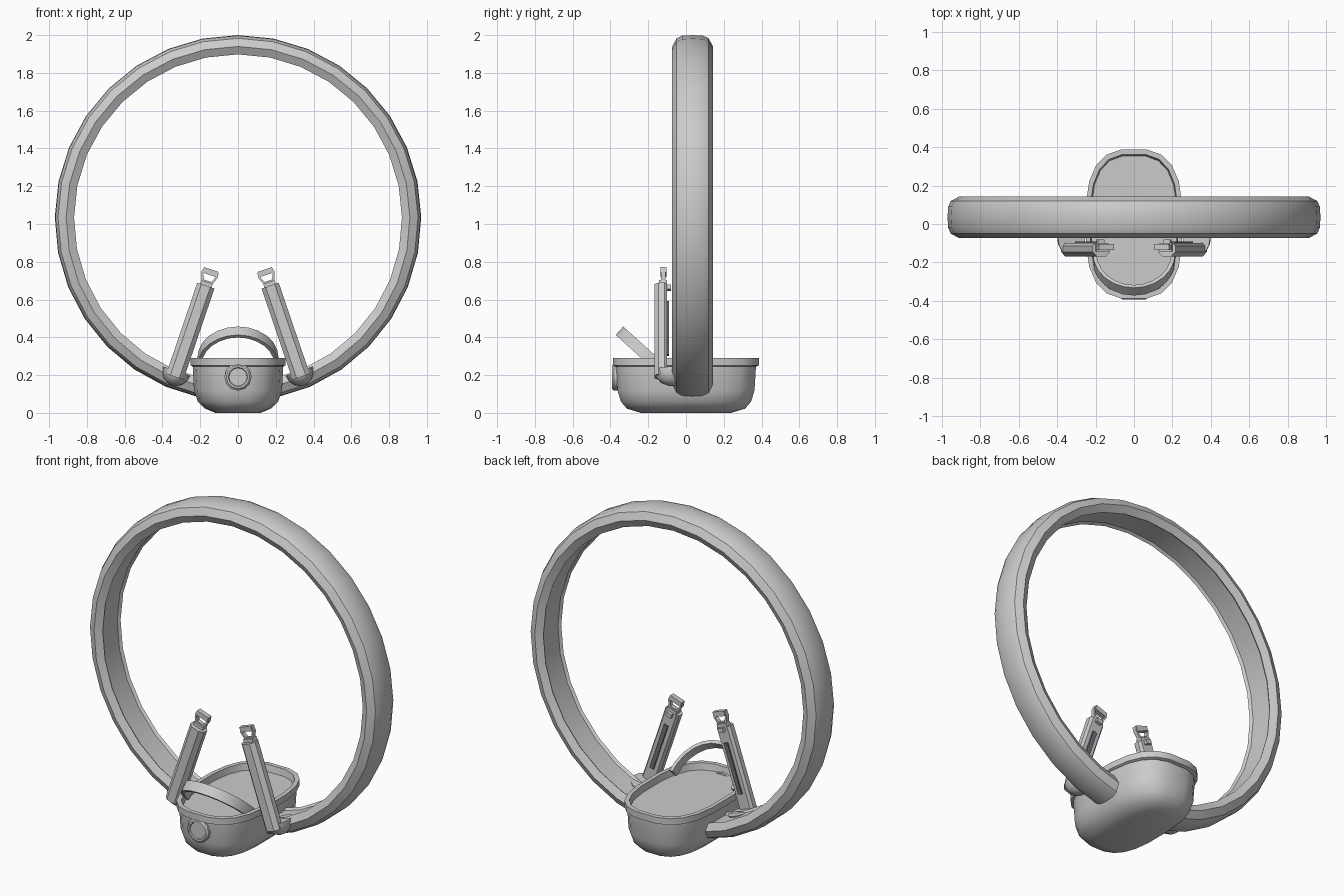
import bpy, bmesh
from math import sin, cos, pi, radians, copysign
from mathutils import Vector, Matrix

if "Cube" in bpy.data.objects:
    bpy.data.objects.remove(bpy.data.objects["Cube"])


def loft(name, rings, closed=False, caps=True, angle=35):
    """Skin a list of equal-length point loops."""
    bm = bmesh.new()
    vs = [[bm.verts.new(p) for p in r] for r in rings]
    n = len(rings[0])
    for i in range(len(vs) if closed else len(vs) - 1):
        a, b = vs[i], vs[(i + 1) % len(vs)]
        for j in range(n):
            k = (j + 1) % n
            bm.faces.new((a[j], a[k], b[k], b[j]))
    if caps and not closed:
        bm.faces.new(vs[0])
        bm.faces.new(vs[-1])
    bmesh.ops.recalc_face_normals(bm, faces=bm.faces)
    me = bpy.data.meshes.new(name)
    bm.to_mesh(me)
    bm.free()
    ob = bpy.data.objects.new(name, me)
    bpy.context.collection.objects.link(ob)
    bpy.ops.object.select_all(action='DESELECT')
    ob.select_set(True)
    bpy.context.view_layer.objects.active = ob
    bpy.ops.object.shade_smooth_by_angle(angle=radians(angle))
    return ob


def outline(a, b, z, n=20, e=2.8):
    """Rounded-oblong loop of half-width a and half-length b."""
    pts = []
    for i in range(n):
        t = 2 * pi * (i + 0.5) / n
        c, s = cos(t), sin(t)
        pts.append((a * copysign(abs(c) ** (2 / e), c),
                    b * copysign(abs(s) ** (2 / e), s), z))
    return pts


# large hoop, open at the bottom where it enters the base
prof = [(.97, .035), (.967, -.02), (.953, -.05), (.91, -.073), (.868, -.05), (.88, -.035),
        (.88, .105), (.868, .12), (.91, .143), (.953, .12), (.967, .09)]
a0, seg = radians(12), 30
hoop = []
for i in range(seg + 1):
    t = a0 + (2 * pi - 2 * a0) * i / seg
    hoop.append([(r * sin(t), y, 1.03 - r * cos(t)) for r, y in prof])
loft("hoop", hoop)

# base tub with rim and sunken deck
loft("base_tub", [outline(*p) for p in (
    (.12, .24, 0), (.175, .315, .022), (.215, .348, .06), (.235, .366, .12), (.242, .374, .25))])
loft("base_rim", [outline(*p) for p in (
    (.242, .374, .245), (.253, .391, .252), (.253, .391, .29),
    (.229, .365, .29), (.222, .355, .24))])


# round knob on the front of the base
def disc(r, y, n=12):
    return [(r * cos(2 * pi * i / n), y, .19 + r * sin(2 * pi * i / n)) for i in range(n)]


loft("front_knob", [disc(.072, -.34), disc(.072, -.382), disc(.062, -.392),
                    disc(.052, -.392), disc(.048, -.386)])

# tilted arched handle over the front of the deck
d, nrm = Vector((0, -.74, .67)), Vector((0, .67, .74))
base = Vector((0, -.17, .27))
arch = []
for i in range(13):
    t = pi * i / 12
    loop = []
    for k, w in ((1, -.03), (1, .03), (0, .03), (0, -.03)):
        loop.append(base + Vector(((.195 + .02 * k) * cos(t), 0, 0))
                    + d * ((.226 + .02 * k) * sin(t)) + nrm * w)
    arch.append(loop)
loft("arched_handle", arch)

# mirrored posts, each with foot cup, back strip and buckle
tilt = Matrix.Translation((.328, 0, .21)) @ Matrix.Rotation(radians(-18.8), 4, 'Y')
for side, s in (("left", -1), ("right", 1)):
    M = Matrix.Scale(s, 4, (1, 0, 0)) @ tilt

    def part(name, rings, **kw):
        return loft(side + "_" + name, [[M @ Vector(p) for p in r] for r in rings], **kw)

    def box(name, u, v0, v1, y0, y1):
        return part(name, [[(-u, y0, v), (u, y0, v), (u, y1, v), (-u, y1, v)] for v in (v0, v1)])

    # post with bevelled front and back edges
    sec = [(-.025, -.168), (.025, -.168), (.048, -.145), (.048, -.115),
           (.036, -.1), (-.036, -.1), (-.048, -.115), (-.048, -.145)]
    part("post", [[(x, y, v) for x, y in sec] for v in (-.02, .49)], angle=20)
    strip = box("back_strip", .013, .1, .4, -.11, -.091)
    mat = bpy.data.materials.get("dark_slate") or bpy.data.materials.new("dark_slate")
    mat.diffuse_color = (.15, .17, .2, 1)
    mat.use_nodes = True
    mat.node_tree.nodes["Principled BSDF"].inputs["Base Color"].default_value = mat.diffuse_color
    strip.data.materials.append(mat)
    box("back_tab", .018, .465, .49, -.105, -.08)

    # buckle: neck and trapezoid loop with a thicker top bar
    box("buckle_neck", .032, .485, .51, -.142, -.1)
    outer = [(-.03, .505), (.03, .505), (.046, .55), (.042, .575), (-.042, .575), (-.046, .55)]
    inner = [(-.02, .517), (.02, .517), (.034, .545), (.033, .55), (-.033, .55), (-.034, .545)]
    part("buckle_loop", [[(x, y, v) for x, v in pts] for pts, y in (
        (outer, -.132), (outer, -.108), (inner, -.108), (inner, -.132))], closed=True)
    box("buckle_bar", .04, .552, .58, -.136, -.104)

    # half-round cup joining the post to the hoop
    cup = []
    for ang in (0, 25, 50, 72, 87):
        c, h = cos(radians(ang)), sin(radians(ang))
        cup.append([(.075 * c * cos(2 * pi * i / 16), -.075 + .092 * c * sin(2 * pi * i / 16),
                     .012 - .08 * h) for i in range(16)])
    part("foot_cup", cup)
